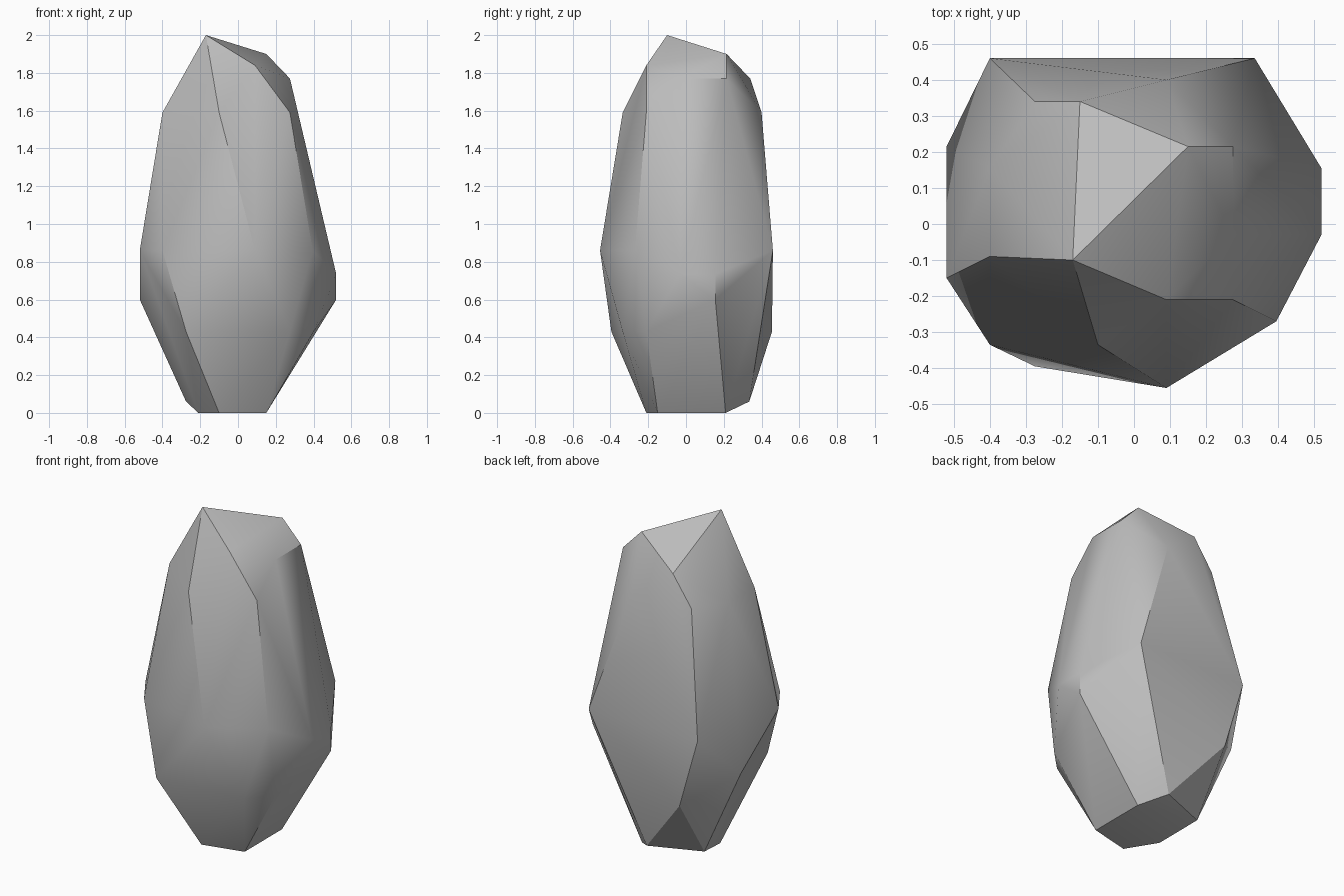
import bpy
import bmesh
from math import radians

# Remove the default object
default_cube = bpy.data.objects.get("Cube")
if default_cube:
    bpy.data.objects.remove(default_cube, do_unlink=True)


def make_material(name, colour):
    material = bpy.data.materials.new(name)
    material.use_nodes = True
    material.diffuse_color = colour
    shader = material.node_tree.nodes["Principled BSDF"]
    shader.inputs["Base Color"].default_value = colour
    return material


def build_boulder(name, outlines, material):
    """Wrap a convex skin around corner outlines stacked by height."""
    bm = bmesh.new()
    for height, corners in outlines:
        for x, y in corners:
            bm.verts.new((x, y, height))
    hull = bmesh.ops.convex_hull(bm, input=bm.verts[:], use_existing_faces=False)
    leftover = set(hull["geom_interior"]) | set(hull["geom_unused"])
    bmesh.ops.delete(
        bm,
        geom=[item for item in leftover if isinstance(item, bmesh.types.BMVert)],
        context="VERTS",
    )
    bmesh.ops.recalc_face_normals(bm, faces=bm.faces[:])
    mesh = bpy.data.meshes.new(name)
    bm.to_mesh(mesh)
    bm.free()
    mesh.materials.append(material)
    boulder = bpy.data.objects.new(name, mesh)
    bpy.context.collection.objects.link(boulder)
    return boulder


# Chiselled corners of the rock, from the foot to the peak
foot = [(.15, -.15), (.15, .21), (-.1, -.21), (-.21, -.03)]
foot_chamfer = [(.03, .335), (-.275, .215)]
lower_flare = [(.275, -.335), (.4, -.21), (-.275, -.395), (-.275, .455)]
side_corners = [(.52, .155), (-.52, .215)]
left_ledge = [(.52, .155), (.52, -.03)]
belly = [(-.4, .46), (.335, .46), (.395, -.27), (.09, -.455),
         (-.4, -.335), (-.52, -.15)]
shoulder = [(-.275, .34), (.09, .4), (.275, -.21), (-.1, -.335),
            (-.4, -.09), (-.4, .155)]
upper_chamfer = [(-.15, .34), (.275, -.03), (.275, .215)]
front_notch = [(.09, -.21)]
back_tip = [(.15, .215)]
peak = [(-.17, -.1)]

outlines = [
    (0, foot), (.06, foot_chamfer), (.43, lower_flare), (.6, side_corners),
    (.735, left_ledge), (.86, belly), (1.59, shoulder),
    (1.77, upper_chamfer), (1.84, front_notch), (1.9, back_tip), (2, peak),
]

stone_grey = make_material("stone grey", (.5, .5, .5, 1))
rock = build_boulder("tall_rock", outlines, stone_grey)

# Soft facets with crisp ridges
bpy.ops.object.select_all(action="DESELECT")
rock.select_set(True)
bpy.context.view_layer.objects.active = rock
bpy.ops.object.shade_smooth_by_angle(angle=radians(30))
